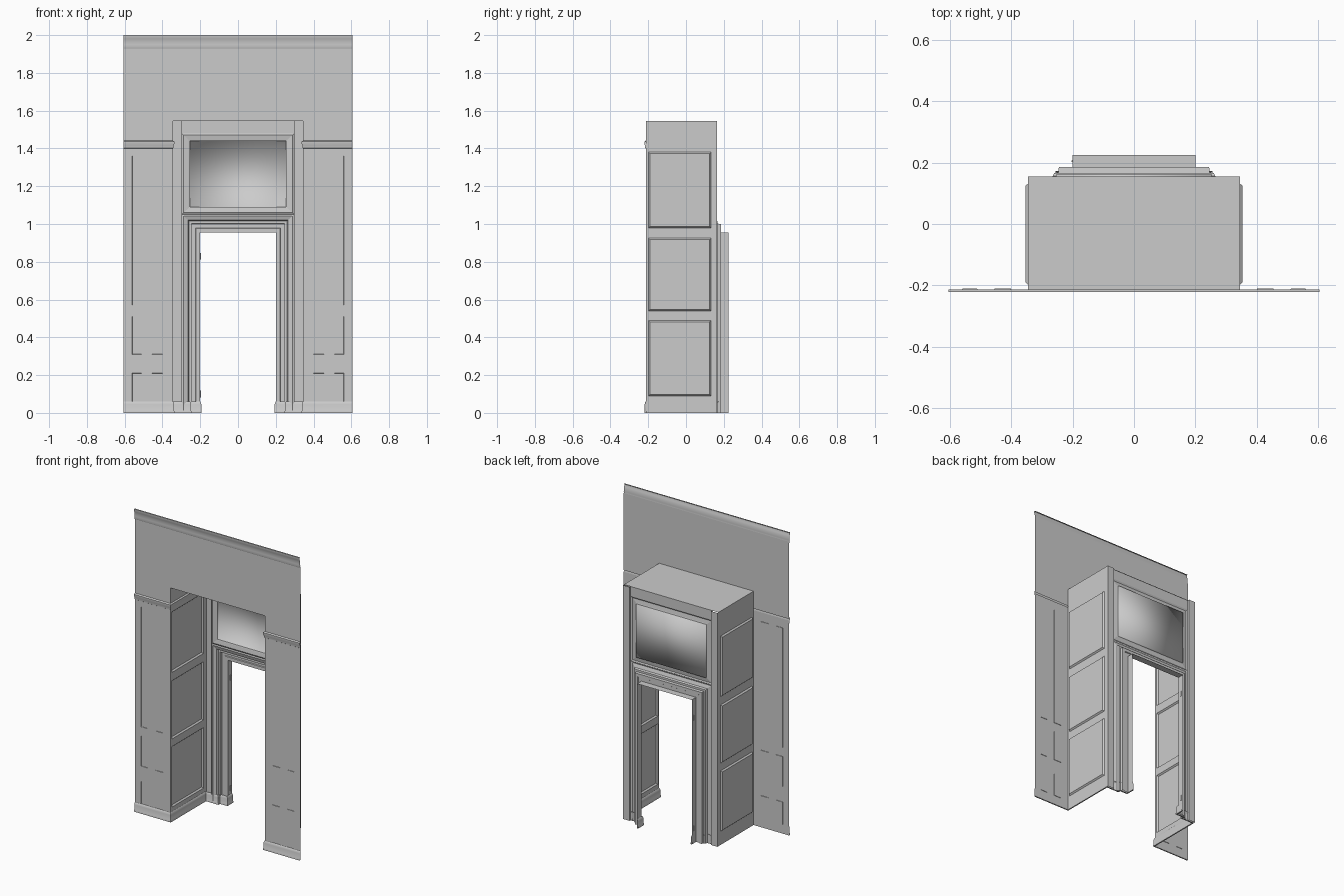
import bpy, bmesh
from mathutils import Vector

cube = bpy.data.objects.get("Cube")
if cube:
    bpy.data.objects.remove(cube)

paint = bpy.data.materials.new("grey paint")
paint.use_nodes = True
GREY = (0.6, 0.6, 0.6, 1)
paint.diffuse_color = GREY
paint.node_tree.nodes["Principled BSDF"].inputs["Base Color"].default_value = GREY

W, A, T = 0.605, 0.345, 1.545          # wall half width, alcove half width, alcove top
FRONT, BACK = -0.213, 0.155            # wall plane, alcove back plane


def finish(name, bm, mirror=False, smooth=None):
    mesh = bpy.data.meshes.new(name)
    bm.to_mesh(mesh)
    bm.free()
    ob = bpy.data.objects.new(name, mesh)
    bpy.context.collection.objects.link(ob)
    mesh.materials.append(paint)
    if mirror:
        ob.modifiers.new("mirror", 'MIRROR')
    if smooth is not None:
        bpy.ops.object.select_all(action='DESELECT')
        ob.select_set(True)
        bpy.context.view_layer.objects.active = ob
        bpy.ops.object.shade_smooth_by_angle(angle=smooth)
    return ob


def grid(us, vs, place, skip=()):
    """Sheet of cells; place maps (u, v) to a point. Returns bmesh and cells by index."""
    bm = bmesh.new()
    pts = [[bm.verts.new(place(u, v)) for v in vs] for u in us]
    cells = {}
    for i in range(len(us) - 1):
        for j in range(len(vs) - 1):
            if (i, j) not in skip:
                cells[i, j] = bm.faces.new((pts[i][j], pts[i + 1][j],
                                            pts[i + 1][j + 1], pts[i][j + 1]))
    bm.normal_update()
    return bm, cells


def recess(bm, faces, width, depth):
    bmesh.ops.inset_individual(bm, faces=faces, thickness=width, depth=-depth,
                               use_even_offset=True)


def loft(name, rows, mirror=False, smooth=None):
    """Skin consecutive rows of points."""
    bm = bmesh.new()
    rows = [[bm.verts.new(p) for p in row] for row in rows]
    for a, b in zip(rows, rows[1:]):
        for k in range(len(a) - 1):
            bm.faces.new((a[k], a[k + 1], b[k + 1], b[k]))
    return finish(name, bm, mirror, smooth)


def moulding(name, path, profile):
    """Sweep an (offset, z) profile along a plan path, mitred towards the room."""
    path = [Vector(p) for p in path]
    normals = []
    for a, b in zip(path, path[1:]):
        d = (b - a).normalized()
        normals.append(Vector((d.y, -d.x)) * -1)
    rows = []
    for i, p in enumerate(path):
        n0 = normals[max(i - 1, 0)]
        n1 = normals[min(i, len(normals) - 1)]
        m = (n0 + n1) / (1 + n0.dot(n1))
        rows.append([(p.x + m.x * o, p.y + m.y * o, z) for o, z in profile])
    return loft(name, rows, True, 0.7)


# Front wall above the wainscot, with the alcove opening left out
bm, _ = grid([-W, -A, A, W], [1.43, T, 1.94], lambda u, v: (u, FRONT, v), {(1, 0)})
finish("upper_wall", bm)

# Flanking wainscot with narrow recessed boards
bm, cells = grid([A, 0.4, 0.455, 0.51, 0.56, W], [0, 0.06, 0.21, 0.31, 0.51, 0.57, 1.36, 1.42],
                 lambda u, v: (u, FRONT, v))
recess(bm, [cells[i, j] for i in (1, 3) for j in (1, 3, 5)], 0.001, 0.002)
finish("wainscot", bm, True)

# Alcove sides, each with three recessed panels
bm, cells = grid([FRONT, -0.198, 0.132, BACK], [0, 0.09, 0.49, 0.54, 0.925, 0.98, 1.38, T],
                 lambda u, v: (A, u, v))
for f in bm.faces:
    f.normal_flip()
recess(bm, [cells[1, j] for j in (1, 3, 5)], 0.008, 0.009)
finish("alcove_side", bm, True)

# Alcove ceiling
bm, _ = grid([-A, A], [FRONT, BACK], lambda u, v: (u, v, T))
finish("alcove_ceiling", bm)

# Back wall stiles and top rail
loft("back_stile", [[(x, y, 0), (x, y, T)] for x, y in
                    ((A, BACK), (A, 0.165), (0.298, 0.165), (0.298, 0.15))], True)
bm, _ = grid([-0.298, 0.298], [1.48, T], lambda u, v: (u, 0.152, v))
finish("top_rail", bm)


# Transom frame and panel
def ring(x, z0, z1, y):
    return [(-x, y, z0), (x, y, z0), (x, y, z1), (-x, y, z1), (-x, y, z0)]


loft("transom_frame", [ring(0.298, 1.05, 1.48, 0.152), ring(0.288, 1.06, 1.47, 0.146),
                       ring(0.262, 1.084, 1.446, 0.15), ring(0.255, 1.09, 1.44, 0.152)])
bm, cells = grid([-0.255, 0.255], [1.09, 1.44], lambda u, v: (u, 0.152, v))
recess(bm, [cells[0, 0]], 0.001, 0.009)
finish("transom_panel", bm, smooth=3.14)

# Stepped door casing ending in the jamb lining
steps = [(0.298, 0.152), (0.288, 0.148), (0.265, 0.156), (0.26, 0.167), (0.247, 0.167),
         (0.245, 0.185), (0.225, 0.185), (0.222, 0.18), (0.2, 0.18), (0.2, 0.225)]
loft("door_casing", [[(-x, y, 0), (-x, y, 0.755 + x), (x, y, 0.755 + x), (x, y, 0)]
                     for x, y in steps])

# Mouldings following the walls
corner = [(W, FRONT), (A, FRONT), (A, BACK)]
moulding("baseboard", corner + [(0.255, BACK), (0.255, 0.172), (0.2, 0.172), (0.2, 0.225)],
         [(0, 0), (0.008, 0), (0.008, 0.01), (0.006, 0.014), (0.006, 0.045),
          (0.003, 0.056), (0, 0.06)])
moulding("dado_cap", corner, [(0, 1.4), (0.003, 1.402), (0.004, 1.415), (0.008, 1.425),
                              (0.008, 1.436), (0, 1.442)])
loft("cornice", [[(-W, FRONT - o, z), (W, FRONT - o, z)] for o, z in
                 ((0, 1.93), (0.002, 1.935), (0.001, 1.95), (0.002, 1.965), (0.005, 1.98),
                  (0.009, 1.99), (0.009, 2.0), (0, 2.0))], smooth=0.7)

# Hinges on one jamb
for i, z in enumerate((0.1, 0.83)):
    bm = bmesh.new()
    bmesh.ops.create_cone(bm, cap_ends=True, segments=10, radius1=0.004, radius2=0.004, depth=0.035)
    bmesh.ops.translate(bm, verts=bm.verts, vec=(-0.2, 0.205, z))
    finish(f"hinge_{i + 1}", bm, smooth=0.7)
